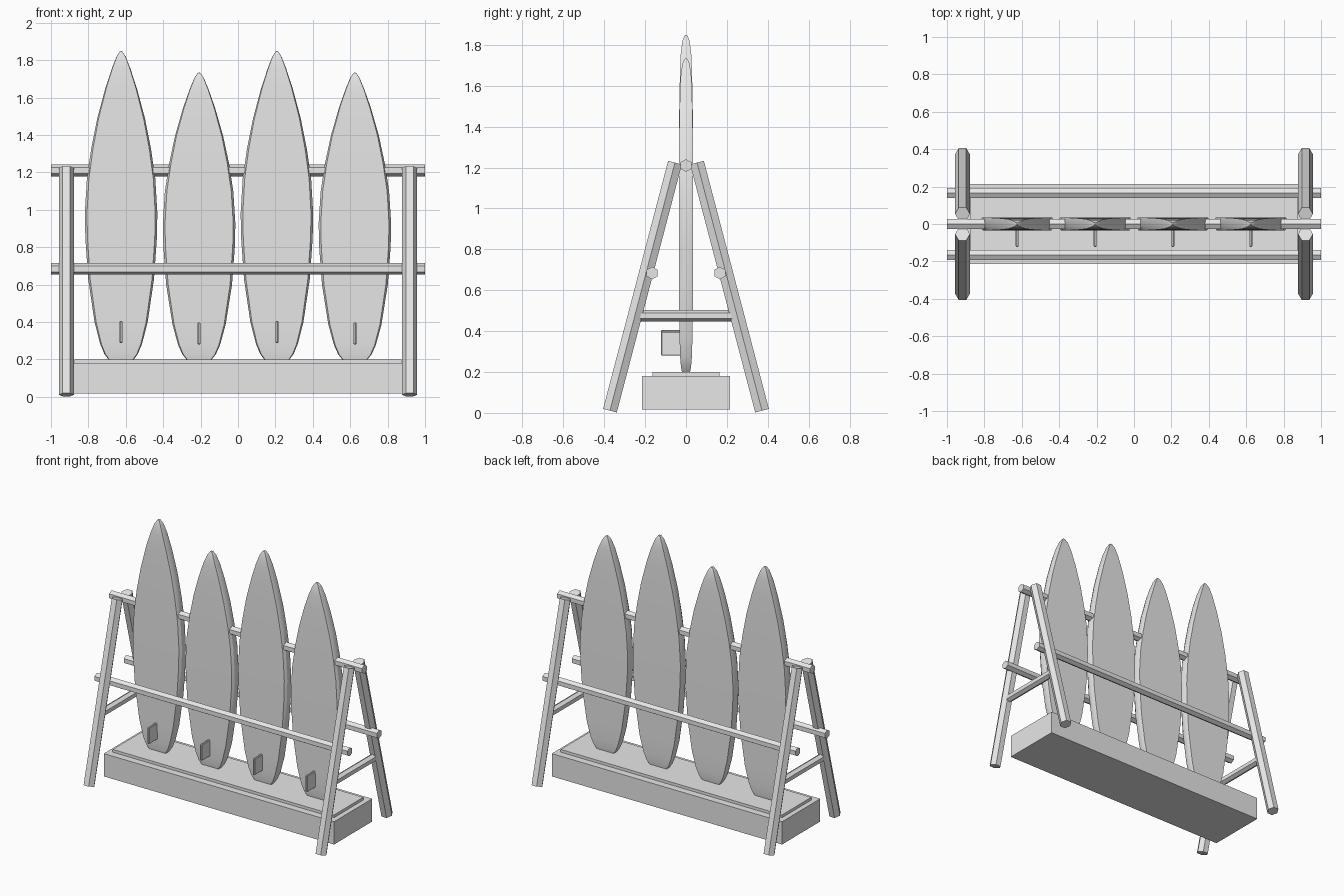
import bpy, bmesh, math
from mathutils import Vector

cube = bpy.data.objects.get("Cube")
if cube:
    bpy.data.objects.remove(cube, do_unlink=True)

grey = bpy.data.materials.new("light_grey")
grey.use_nodes = True
grey.diffuse_color = (0.8, 0.8, 0.8, 1)
grey.node_tree.nodes["Principled BSDF"].inputs["Base Color"].default_value = (0.8, 0.8, 0.8, 1)


def finish(name, bm, smooth=False):
    bmesh.ops.recalc_face_normals(bm, faces=bm.faces)
    mesh = bpy.data.meshes.new(name)
    bm.to_mesh(mesh)
    bm.free()
    mesh.materials.append(grey)
    obj = bpy.data.objects.new(name, mesh)
    bpy.context.collection.objects.link(obj)
    if smooth:
        bpy.ops.object.select_all(action="DESELECT")
        obj.select_set(True)
        bpy.context.view_layer.objects.active = obj
        bpy.ops.object.shade_smooth_by_angle(angle=math.radians(30))
    return obj


def pole(name, start, end, radius, corner):
    """Hexagonal pole with one edge pointing along the corner direction."""
    start, end, u = Vector(start), Vector(end), Vector(corner)
    v = (end - start).normalized().cross(u)
    bm = bmesh.new()
    rings = []
    for c in (start, end):
        rings.append([bm.verts.new(c + radius * (u * math.cos(i * math.pi / 3) + v * math.sin(i * math.pi / 3)))
                      for i in range(6)])
    for i in range(6):
        j = (i + 1) % 6
        bm.faces.new((rings[0][i], rings[0][j], rings[1][j], rings[1][i]))
    for r in rings:
        bm.faces.new(r)
    return finish(name, bm)


def box(name, lo, hi, bevel=0):
    bm = bmesh.new()
    bmesh.ops.create_cube(bm, size=1)
    for v in bm.verts:
        v.co = [(lo[k] + hi[k]) / 2 + v.co[k] * (hi[k] - lo[k]) for k in range(3)]
    if bevel:
        bmesh.ops.bevel(bm, geom=bm.edges[:], offset=bevel, segments=1, affect="EDGES")
    return finish(name, bm)


# Board stations: height, half width, half thickness
OUTLINE = [(0.2, 0.068, 0.02), (0.23, 0.09, 0.025), (0.283, 0.112, 0.029), (0.4, 0.142, 0.032),
           (0.63, 0.176, 0.034), (0.845, 0.191, 0.035), (0.98, 0.194, 0.035), (1.166, 0.183, 0.035),
           (1.326, 0.16, 0.034), (1.487, 0.128, 0.033), (1.647, 0.085, 0.03), (1.754, 0.05, 0.026),
           (1.818, 0.025, 0.018), (1.845, 0.008, 0.008)]
# Board cross-section in units of half width and half thickness
SECTION = [(0.94, -1), (1, -0.5), (1, 0.5), (0.97, 1)]
SECTION += [(-x, y) for x, y in reversed(SECTION)]


def board(name, cx, top):
    scale = (top - 0.2) / 1.65
    bm = bmesh.new()
    rings = [[bm.verts.new((cx + x * w, y * t, 0.2 + (z - 0.2) * scale)) for x, y in SECTION]
             for z, w, t in OUTLINE]
    n = len(SECTION)
    for a, b in zip(rings, rings[1:]):
        for i in range(n):
            j = (i + 1) % n
            bm.faces.new((a[i], a[j], b[j], b[i]))
    bm.faces.new(rings[0])
    tip = bm.verts.new((cx, 0, top))
    for i in range(n):
        bm.faces.new((rings[-1][i], rings[-1][(i + 1) % n], tip))
    finish(name, bm, smooth=True)


# Base block and raised plate
box("base_block", (-0.91, -0.215, 0.017), (0.91, 0.215, 0.18))
box("base_plate", (-0.875, -0.165, 0.18), (0.875, 0.165, 0.2))

# End frames
for side, sx in (("left", 1), ("right", -1)):
    x = sx * 0.917
    for end, sy in (("front", -1), ("back", 1)):
        pole(f"{end}_{side}_leg", (x, sy * 0.372, 0.011), (x, sy * 0.054, 1.224), 0.04, (1, 0, 0))
    pole(f"{side}_brace", (x, -0.235, 0.475), (x, 0.235, 0.475), 0.028, (0, 0, 1))

# Long rails
pole("top_rail", (-1, 0, 1.21), (1, 0, 1.21), 0.031, (0, 0, 1))
for end, sy in (("front", -1), ("back", 1)):
    pole(f"{end}_rail", (-1, sy * 0.166, 0.684), (1, sy * 0.166, 0.684), 0.031, (0, 0, 1))

# Boards with a fin on the front
for i, cx in enumerate((-0.625, -0.208, 0.208, 0.625)):
    tall = i % 2 == 0
    board(f"board_{i + 1}", cx, 1.85 if tall else 1.735)
    z = 0.288 if tall else 0.28
    box(f"fin_{i + 1}", (cx - 0.008, -0.122, z), (cx + 0.008, -0.02, z + 0.118), 0.004)
